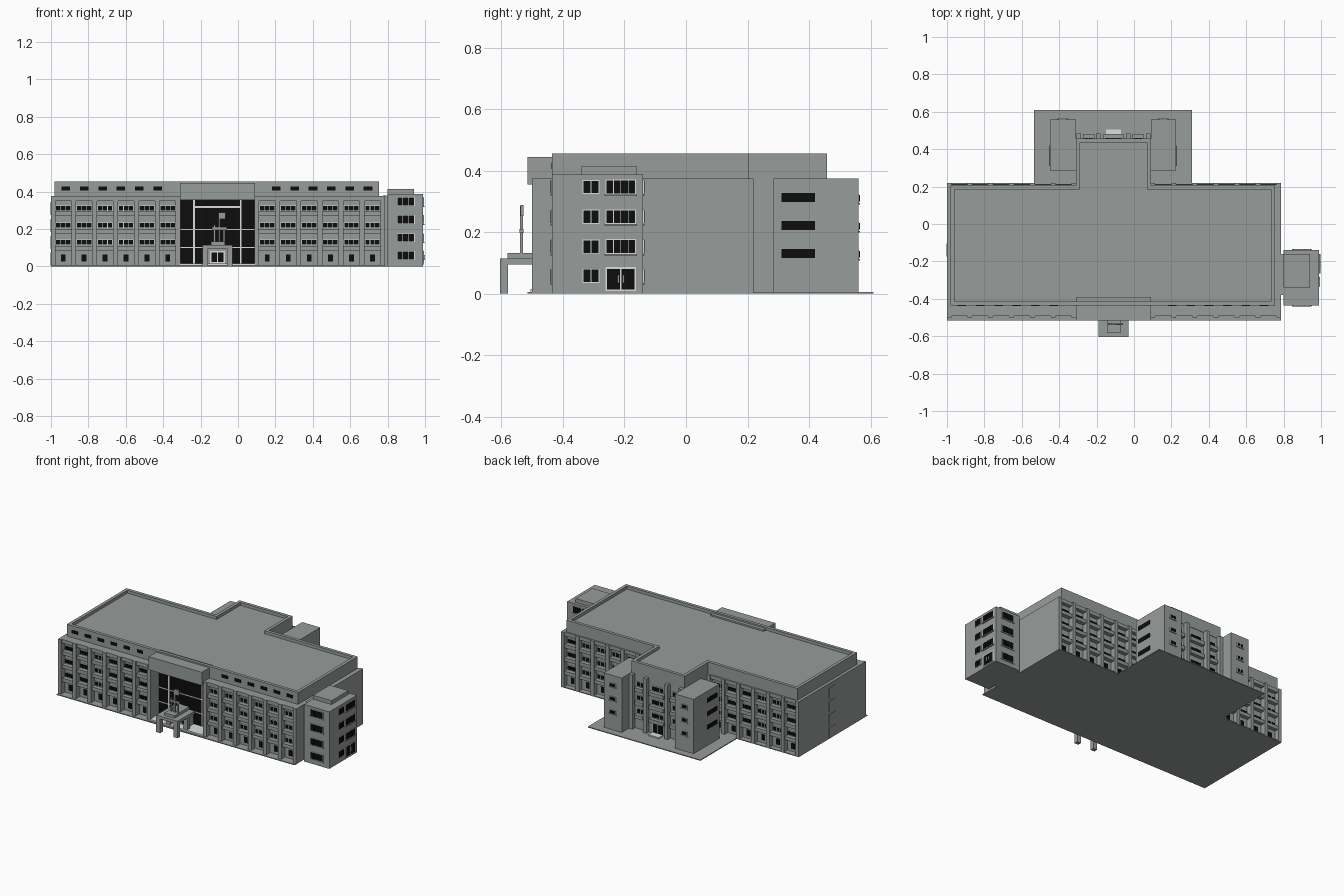
import bpy, bmesh
from mathutils import Matrix

cube = bpy.data.objects.get("Cube")
if cube:
    bpy.data.objects.remove(cube, do_unlink=True)


def material(name, color):
    mat = bpy.data.materials.new(name)
    mat.use_nodes = True
    mat.diffuse_color = (*color, 1)
    shader = mat.node_tree.nodes["Principled BSDF"]
    shader.inputs["Base Color"].default_value = (*color, 1)
    shader.inputs["Roughness"].default_value = 0.8
    return mat


WALL = material("grey concrete", (0.31, 0.34, 0.33))
GLASS = material("black glass", (0.004, 0.004, 0.004))
FRAME = material("white frame", (0.72, 0.74, 0.70))


def finish(name, bm, mat):
    mesh = bpy.data.meshes.new(name)
    bmesh.ops.recalc_face_normals(bm, faces=bm.faces)
    bm.to_mesh(mesh)
    bm.free()
    mesh.materials.append(mat)
    obj = bpy.data.objects.new(name, mesh)
    bpy.context.collection.objects.link(obj)
    return obj


def boxes(name, mat, spans):
    """One object from boxes given as ((x0, x1), (y0, y1), (z0, z1))."""
    bm = bmesh.new()
    for span in spans:
        middle = [(a + b) / 2 for a, b in span]
        size = [abs(b - a) for a, b in span]
        bmesh.ops.create_cube(bm, size=1, matrix=Matrix.LocRotScale(middle, None, size))
    return finish(name, bm, mat)


frames, panes = [], []


def plate(store, axis, wall, side, u, z, w, h, thick):
    """Thin plate on a wall; axis is the wall's normal, side its sign."""
    depth = (wall - side * 0.004, wall + side * thick)
    along = (u - w / 2, u + w / 2)
    up = (z - h / 2, z + h / 2)
    store.append((depth, along, up) if axis == "x" else (along, depth, up))


def window(axis, wall, side, u, z, w, h, count=1, rim=0.003):
    plate(frames, axis, wall, side, u, z, w, h, 0.003)
    step = (w - rim) / count
    for i in range(count):
        centre = u + (i - (count - 1) / 2) * step
        plate(panes, axis, wall, side, centre, z, step - rim, h - 2 * rim, 0.005)


# Main dimensions
LEFT, RIGHT = -1.0, 0.785
MID, HALF = -0.11, 0.2
WEST, EAST = MID - HALF, MID + HALF
TOP, ROOF = 0.375, 0.455
FRONT, BACK = -0.46, 0.185
FLOORS = (0.128, 0.219, 0.31)

# Ground slab and body
boxes("ground_slab", WALL, [
    ((LEFT, RIGHT), (-0.515, 0.22), (0, 0.006)),
    ((-0.535, 0.31), (0.2, 0.61), (0, 0.006)),
])
boxes("main_body", WALL, [
    ((LEFT, RIGHT), (-0.4, BACK), (0, TOP)),
    ((LEFT, WEST), (FRONT, -0.38), (0, TOP)),
    ((EAST, RIGHT), (FRONT, -0.38), (0, TOP)),
    ((WEST, EAST), (0.1, 0.455), (0, TOP)),
])
boxes("end_walls", WALL, [
    ((x, x + 0.02), (-0.5, 0.22), (0, TOP)) for x in (LEFT, RIGHT - 0.02)
])

# Attic with sunken roof deck
outline = [(-0.98, -0.435), (0.755, -0.435), (0.755, 0.205), (EAST, 0.205),
           (EAST, 0.458), (WEST, 0.458), (WEST, 0.205), (-0.98, 0.205)]
bm = bmesh.new()
base = bm.faces.new([bm.verts.new((x, y, TOP - 0.005)) for x, y in outline])
raised = bmesh.ops.extrude_face_region(bm, geom=[base])["geom"]
bmesh.ops.translate(bm, vec=(0, 0, ROOF - TOP + 0.005),
                    verts=[g for g in raised if isinstance(g, bmesh.types.BMVert)])
bmesh.ops.recalc_face_normals(bm, faces=bm.faces)
deck = [f for f in bm.faces if f.normal.z > 0.9]
bmesh.ops.inset_region(bm, faces=deck, thickness=0.03)
bmesh.ops.inset_region(bm, faces=deck, thickness=0.0002, depth=-0.02)
finish("attic", bm, WALL)

# Repeating bays on both long facades
pilasters, ledges, cornices = [], [], []
for start, end in ((LEFT, WEST), (EAST, RIGHT)):
    pitch = (end - start - 0.02) / 6
    for wall, side in ((FRONT, -1), (BACK, 1)):
        reach = 0.04 if side < 0 else 0.035
        cornices.append(((start, end), (wall, wall + side * (reach - 0.008)), (0.35, TOP)))
        for i in range(7):
            x = start + 0.01 + i * pitch
            pilasters.append(((x - 0.013, x + 0.013), (wall, wall + side * reach), (0, TOP)))
        for i in range(6):
            x = start + 0.01 + (i + 0.5) * pitch
            for z in FLOORS:
                window("y", wall, side, x, z, 0.082, 0.03, 3)
                ledges.append(((x - 0.044, x + 0.044), (wall, wall + side * 0.028),
                               (z - 0.042, z - 0.018)))
            plate(panes, "y", wall, side, x, 0.044, 0.026, 0.038, 0.004)
    # Attic slots
    for i in range(6):
        x = (-0.92 if start == LEFT else 0.205) + i * 0.098
        plate(panes, "y", -0.435, -1, x, 0.416, 0.046, 0.021, 0.003)
# Keep the bays inside the end walls
boxes("pilasters", WALL, [((max(a, LEFT), min(b, RIGHT)), y, z) for (a, b), y, z in pilasters])
boxes("balcony_ledges", WALL, ledges)
boxes("cornices", WALL, cornices)

# Entrance portal
boxes("portal_header", WALL, [((WEST, EAST), (-0.515, -0.39), (0.355, 0.445))])
boxes("portal_reveals", WALL, [((x - 0.01, x + 0.01), (-0.5, -0.39), (0, 0.36))
                               for x in (WEST - 0.01, EAST + 0.01)])
boxes("portal_floor", FRAME, [((WEST, EAST), (-0.505, -0.39), (0.004, 0.016))])
plate(panes, "y", -0.4, -1, MID, 0.186, 0.4, 0.34, 0.004)
for x in (-0.235, 0.015):
    plate(frames, "y", -0.4, -1, x, 0.186, 0.01, 0.34, 0.008)
plate(frames, "y", -0.4, -1, MID, 0.317, 0.25, 0.01, 0.008)
for z in (0.1, 0.197):
    plate(frames, "y", -0.4, -1, MID, z, 0.4, 0.006, 0.007)

# Porch canopy, legs and door
boxes("porch", WALL, [
    ((-0.19, -0.03), (-0.605, -0.42), (0.095, 0.115)),
    ((-0.145, -0.07), (-0.58, -0.42), (0.11, 0.133)),
] + [((x, x + 0.03), (y, y + 0.027), (0, 0.1)) for x in (-0.19, -0.06) for y in (-0.605, -0.5)])
boxes("door_vestibule", WALL, [((-0.17, -0.05), (-0.45, -0.39), (0.01, 0.1))])
window("y", -0.45, -1, MID, 0.049, 0.08, 0.066, 2, 0.007)

# Sculpture on the canopy
boxes("sculpture", WALL, [
    ((x - 0.005, x + 0.005), (-0.54, -0.53), (0.13, top))
    for x, top in ((-0.125, 0.22), (-0.1, 0.285), (-0.075, 0.21))
] + [
    ((-0.14, -0.06), (-0.541, -0.529), (0.198, 0.21)),
    ((-0.103, -0.068), (-0.538, -0.528), (0.252, 0.288)),
])

# Rear towers
towers = [(-0.45, WEST), (EAST, 0.225)]
boxes("rear_towers", WALL, [(span, (0.285, 0.56), (0, TOP)) for span in towers])
sills = []
for a, b in towers:
    outer, side = (a, -1) if a < MID else (b, 1)
    middle = (a + b) / 2
    for z in FLOORS:
        plate(panes, "x", outer, side, 0.365, z + 0.002, 0.11, 0.029, 0.003)
        window("y", 0.56, 1, middle, z, 0.045, 0.026, 2)
        sills.append(((middle - 0.028, middle + 0.028), (0.555, 0.565), (z - 0.02, z - 0.015)))

# Rear wing bays and door
fins = []
for offset in (-0.185, -0.08, 0.08, 0.185):
    x = MID + offset
    fins.append(((x - 0.012, x + 0.012), (0.45, 0.485), (0, TOP)))
boxes("wing_pilasters", WALL, fins)
wing_ledges = []
for z in FLOORS:
    for offset, width, count in ((-0.132, 0.05, 2), (0, 0.09, 3), (0.132, 0.05, 2)):
        x = MID + offset
        window("y", 0.455, 1, x, z, width, 0.032, count)
        wing_ledges.append(((x - width * 0.6, x + width * 0.6), (0.45, 0.48),
                            (z - 0.045, z - 0.02)))
boxes("wing_ledges", WALL, wing_ledges)
window("y", 0.455, 1, MID, 0.04, 0.08, 0.065, 2)
boxes("rear_step", FRAME, [((-0.15, -0.07), (0.45, 0.505), (0.004, 0.014))])

# Side annex
boxes("annex", WALL, [
    ((0.8, 0.99), (-0.435, -0.14), (0, 0.387)),
    ((0.8, 0.94), (-0.34, -0.16), (0.38, 0.413)),
    ((RIGHT - 0.01, 0.81), (-0.38, -0.16), (0, 0.38)),
])
for i, z in enumerate((0.058, 0.153, 0.25, 0.347)):
    for y, side in ((-0.435, -1), (-0.14, 1)):
        window("y", y, side, 0.897, z, 0.096, 0.048, 3)
        sills.append(((0.845, 0.95), (y, y + side * 0.005), (z - 0.029, z - 0.024)))
    window("x", 0.99, 1, -0.309, z, 0.056, 0.046, 2)
    if i:
        window("x", 0.99, 1, -0.212, z, 0.1, 0.048, 4)
        sills.append(((0.985, 0.998), (-0.265, -0.16), (z - 0.029, z - 0.024)))
window("x", 0.99, 1, -0.212, 0.047, 0.1, 0.078, 2, 0.006)
boxes("door_handles", FRAME, [((0.99, 1.0), (y, y + 0.004), (0.035, 0.06)) for y in (-0.222, -0.206)])
boxes("window_sills", WALL, sills)

# Blind panels on the plain end wall
panels = []
for z in (0.04, *FLOORS):
    plate(panels, "x", LEFT, -1, -0.14, z, 0.07, 0.07, 0.002)
boxes("blind_panels", WALL, panels)

boxes("window_frames", FRAME, frames)
boxes("window_glass", GLASS, panes)
